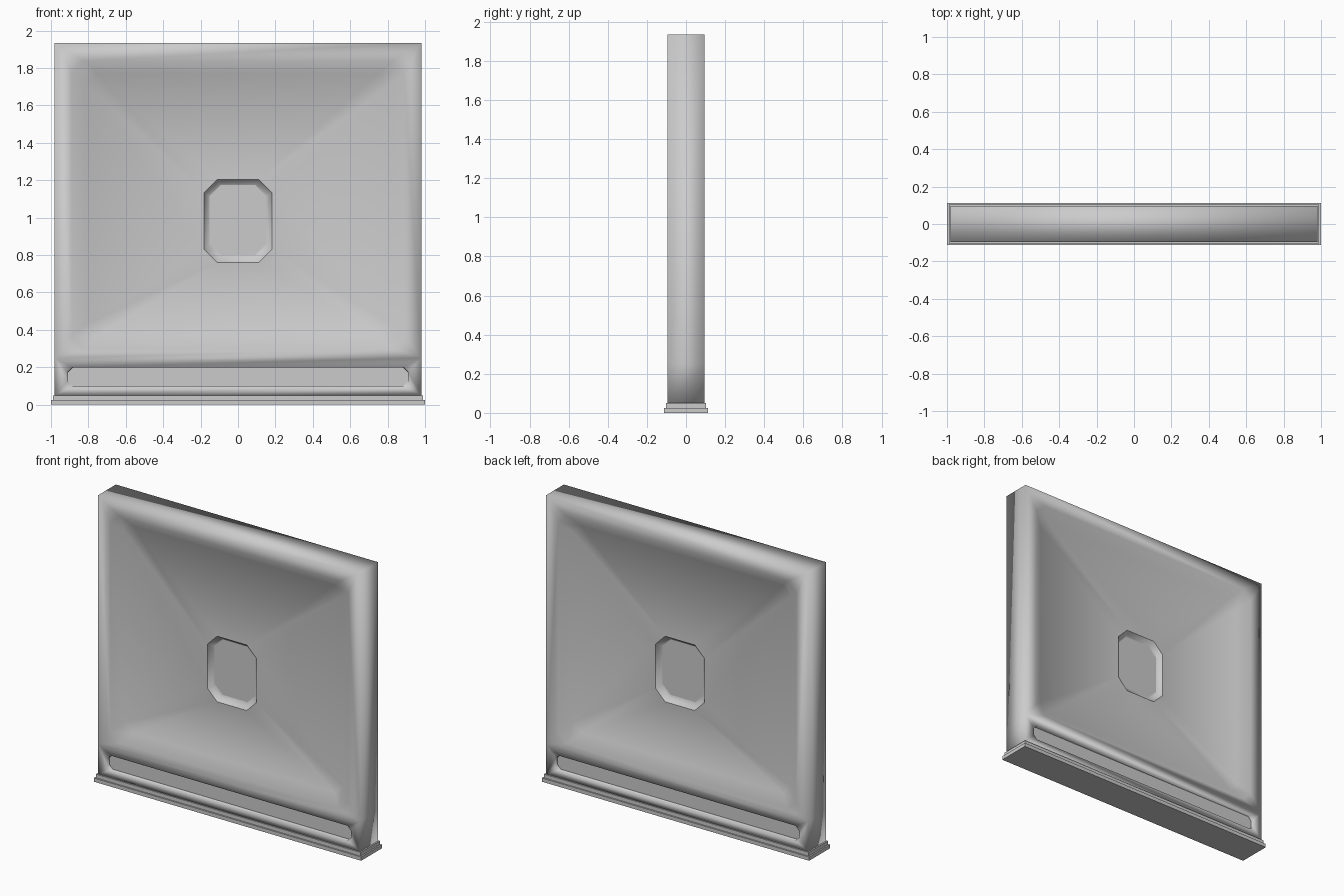
import bpy, bmesh

if "Cube" in bpy.data.objects:
    bpy.data.objects.remove(bpy.data.objects["Cube"])

HX, HY = 0.98, 0.095          # half width and half thickness of the slab
Z0, ZM, Z1 = 0.05, 0.25, 1.935

bm = bmesh.new()
cache = {}


def vert(p):
    key = tuple(round(c, 4) for c in p)
    if key not in cache:
        cache[key] = bm.verts.new(p)
    return cache[key]


def face(pts, smooth=True):
    vs = list(dict.fromkeys(vert(p) for p in pts))
    if len(vs) > 2:
        bm.faces.new(vs).smooth = smooth


def ring(hx, lo, hi, c, depth, side):
    """Chamfered rectangle lying at a given depth behind the slab face."""
    y = side * (HY - depth)
    xz = [(-hx + c, lo), (hx - c, lo), (hx, lo + c), (hx, hi - c),
          (hx - c, hi), (-hx + c, hi), (-hx, hi - c), (-hx, lo + c)]
    return [(x, y, z) for x, z in xz]


def nested(rings):
    for a, b in zip(rings, rings[1:]):
        for i in range(8):
            j = (i + 1) % 8
            face([a[i], a[j], b[j], b[i]])
    face(rings[-1], smooth=False)


sharp_rings = []
for s in (-1, 1):
    # Large recess with a sloping field and a central window pocket
    field = [ring(HX, ZM, Z1, 0, 0, s),
             ring(0.888, 0.297, 1.838, 0.065, 0, s),
             ring(0.815, 0.368, 1.77, 0.06, 0.052, s),
             ring(0.183, 0.76, 1.203, 0.072, 0.03, s),
             ring(0.168, 0.78, 1.185, 0.064, 0.055, s),
             ring(0.153, 0.80, 1.175, 0.06, 0.062, s)]
    nested(field)
    # Slot along the bottom rail
    slot = [ring(HX, Z0, ZM, 0, 0, s),
            ring(0.91, 0.10, 0.20, 0.025, 0, s),
            ring(0.909, 0.101, 0.199, 0.025, 0.02, s)]
    nested(slot)
    sharp_rings += [field[3], field[5], slot[2]]
    # Slab ends
    for lo, hi in ((Z0, ZM), (ZM, Z1)):
        face([(s * HX, -HY, lo), (s * HX, HY, lo), (s * HX, HY, hi), (s * HX, -HY, hi)])

# Slab top and bottom
for z in (Z0, Z1):
    face([(-HX, -HY, z), (HX, -HY, z), (HX, HY, z), (-HX, HY, z)])

for r in sharp_rings:
    for i in range(8):
        e = bm.edges.get((vert(r[i]), vert(r[(i + 1) % 8])))
        if e:
            e.smooth = False
bmesh.ops.recalc_face_normals(bm, faces=bm.faces)
mesh = bpy.data.meshes.new("wall_panel")
bm.to_mesh(mesh)
bm.free()
bpy.context.collection.objects.link(bpy.data.objects.new("wall_panel", mesh))


# Stepped plinth
def box(name, hx, hy, lo, hi):
    bpy.ops.mesh.primitive_cube_add(size=1, location=(0, 0, (lo + hi) / 2))
    ob = bpy.context.object
    ob.name = name
    ob.scale = (2 * hx, 2 * hy, hi - lo)
    bpy.ops.object.transform_apply(location=False, rotation=False, scale=True)


box("plinth_lower", 1.0, 0.112, 0.0, 0.025)
box("plinth_upper", 0.99, 0.103, 0.025, 0.05)
